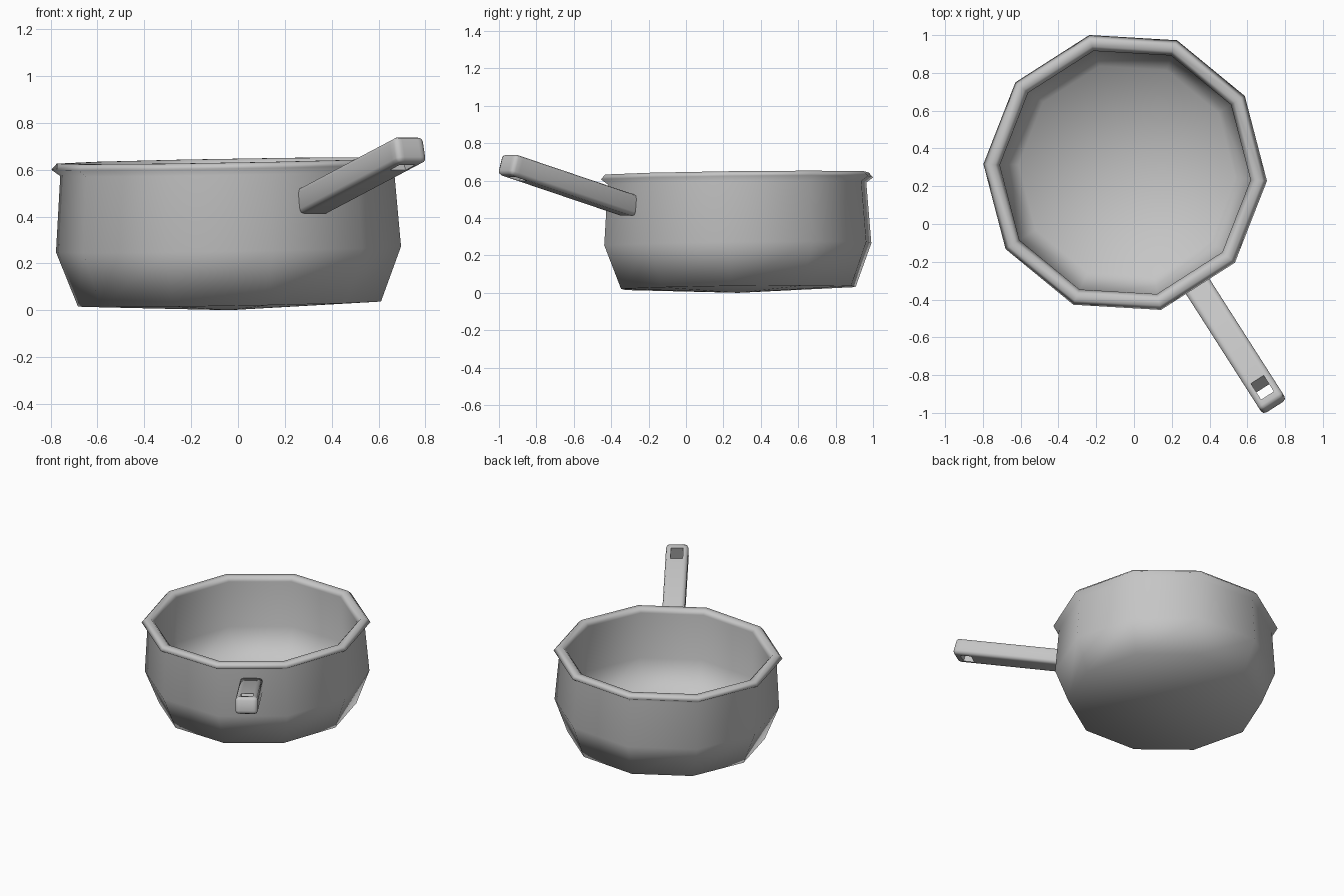
import bpy, bmesh
from math import radians, cos, sin, atan
from mathutils import Matrix, Vector

cube = bpy.data.objects.get("Cube")
if cube:
    bpy.data.objects.remove(cube, do_unlink=True)

metal = bpy.data.materials.new("grey_metal")
metal.use_nodes = True
colour = (0.56, 0.56, 0.56, 1)
metal.diffuse_color = colour
metal.node_tree.nodes["Principled BSDF"].inputs["Base Color"].default_value = colour


def finish(bm, name, matrix):
    """Turn a bmesh into a smooth shaded, placed object."""
    bmesh.ops.recalc_face_normals(bm, faces=bm.faces)
    for face in bm.faces:
        face.smooth = True
    mesh = bpy.data.meshes.new(name)
    bm.to_mesh(mesh)
    bm.free()
    mesh.materials.append(metal)
    obj = bpy.data.objects.new(name, mesh)
    obj.matrix_world = matrix
    bpy.context.collection.objects.link(obj)
    return obj


def lathe(profile, sides, turn):
    """Revolve (radius, height) points; radius 0 closes to a single point."""
    bm = bmesh.new()
    rings = []
    for r, z in profile:
        if r == 0:
            rings.append([bm.verts.new((0, 0, z))] * sides)
            continue
        angles = [turn + radians(360) * i / sides for i in range(sides)]
        rings.append([bm.verts.new((r * cos(a), r * sin(a), z)) for a in angles])
    for low, high in zip(rings, rings[1:]):
        for i in range(sides):
            j = (i + 1) % sides
            corners = dict.fromkeys((low[i], low[j], high[j], high[i]))
            bm.faces.new(list(corners))
    return bm


# Pot: outside wall, rolled rim and thick inside wall in one slightly tilted shell
profile = [(0, 0), (0.648, 0.026), (0.738, 0.26), (0.714, 0.585),
           (0.752, 0.612), (0.728, 0.638), (0.69, 0.638), (0.665, 0.61),
           (0.667, 0.285), (0.575, 0.075), (0, 0.05)]
tilt = Matrix.Rotation(-0.0175, 4, "Y") @ Matrix.Rotation(0.012, 4, "X")
pot = finish(lathe(profile, 10, radians(-3.4)), "pot",
             Matrix.Translation((-0.036, 0.28, 0)) @ tilt)
pot.modifiers.new("large_faces_lead_shading", "WEIGHTED_NORMAL")

# Handle: a bar along local x with a hanging slot near its far end
length, width, thick = 0.829, 0.148, 0.114
xs = (0, 0.675, 0.78, length)
ys = (-width / 2, -0.04, 0.04, width / 2)
bm = bmesh.new()
grid = [[bm.verts.new((x, y, -thick / 2)) for y in ys] for x in xs]
for i in range(3):
    for j in range(3):
        if (i, j) != (1, 1):
            bm.faces.new((grid[i][j], grid[i + 1][j],
                          grid[i + 1][j + 1], grid[i][j + 1]))
top = bmesh.ops.extrude_face_region(bm, geom=bm.faces[:], use_keep_orig=True)
bmesh.ops.translate(bm, vec=(0, 0, thick),
                    verts=[g for g in top["geom"] if isinstance(g, bmesh.types.BMVert)])
# The slot narrows towards the underside
for v in grid[1][1:3]:
    v.co.x += 0.025
bmesh.ops.recalc_face_normals(bm, faces=bm.faces)


def on_outside(v):
    return v.co.x in (xs[0], max(w.co.x for w in bm.verts)) or abs(v.co.y) > 0.05


# Soften the outer edges and leave the slot crisp
edges = [e for e in bm.edges if len(e.link_faces) == 2
         and e.calc_face_angle() > 1 and all(on_outside(v) for v in e.verts)]
bmesh.ops.bevel(bm, geom=edges, offset=0.022, segments=2, profile=0.5, affect="EDGES")

heading = radians(-57.4)
start = Vector((-0.05 + 0.67 * cos(heading), 0.275 + 0.67 * sin(heading), 0.461))
handle = finish(bm, "handle", Matrix.Translation(start)
                @ Matrix.Rotation(heading, 4, "Z")
                @ Matrix.Rotation(-atan(0.285), 4, "Y"))
bpy.context.view_layer.objects.active = handle
handle.select_set(True)
bpy.ops.object.shade_smooth_by_angle(angle=radians(50))
